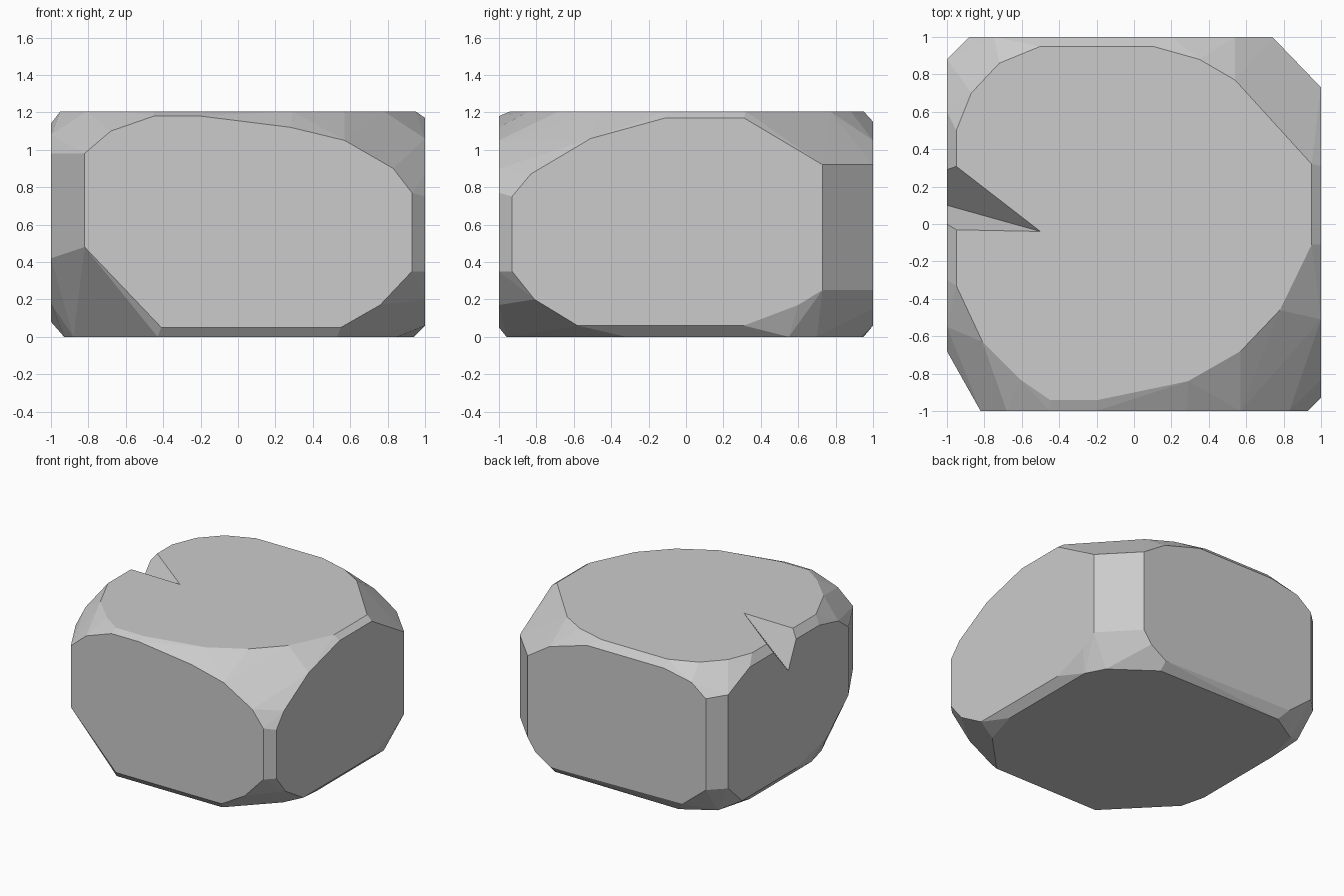
import bpy, bmesh, math
from mathutils import Vector

if "Cube" in bpy.data.objects:
    bpy.data.objects.remove(bpy.data.objects["Cube"])

# Flat outline of each side of the rock; the hull between them makes the chipped edges
top = [(-.81, -.63), (-.61, -.83), (-.45, -.94), (-.19, -.94), (.29, -.84), (.57, -.68), (.78, -.46),
       (.95, -.11), (.95, .32), (.54, .77), (.35, .88), (.1, .95), (-.5, .95), (-.72, .86),
       (-.87, .7), (-.95, .5), (-.95, -.33)]
bottom = [(-.43, -.96), (.53, -.96), (.85, -.63), (.94, -.32), (.94, .55), (.86, .7), (.53, .94),
          (-.6, .95), (-.85, .8), (-.93, .5), (-.93, -.3), (-.88, -.5)]
front = [(-.82, .48), (-.41, .05), (.55, .05), (.76, .17), (.93, .35), (.93, .77), (.83, .9),
         (.57, 1.05), (.28, 1.12), (-.2, 1.18), (-.45, 1.18), (-.68, 1.1), (-.82, .98)]
back = [(-.88, .25), (-.67, .08), (.53, .06), (.67, .15), (.74, .25), (.74, .92), (.54, 1.05),
        (.2, 1.15), (-.5, 1.15), (-.75, 1.1), (-.88, 1.0)]
right = [(-.93, .35), (-.81, .2), (-.58, .06), (.31, .06), (.6, .17), (.73, .25), (.73, .92),
         (.31, 1.17), (-.11, 1.17), (-.51, 1.06), (-.83, .87), (-.93, .75)]
left = [(-.68, .42), (-.4, .18), (0, .08), (.7, .08), (.88, .25), (.88, 1.02), (.6, 1.14),
        (-.3, 1.14), (-.55, 1.08), (-.68, .98)]


def hull_object(name, points):
    bm = bmesh.new()
    verts = [bm.verts.new(p) for p in points]
    result = bmesh.ops.convex_hull(bm, input=verts)
    loose = {g for g in result["geom_interior"] + result["geom_unused"]
             if isinstance(g, bmesh.types.BMVert)}
    bmesh.ops.delete(bm, geom=list(loose), context='VERTS')
    bmesh.ops.dissolve_limit(bm, angle_limit=math.radians(1), verts=bm.verts[:], edges=bm.edges[:])
    bmesh.ops.recalc_face_normals(bm, faces=bm.faces[:])
    mesh = bpy.data.meshes.new(name)
    bm.to_mesh(mesh)
    bm.free()
    obj = bpy.data.objects.new(name, mesh)
    bpy.context.collection.objects.link(obj)
    return obj


# Rock body
points = [(a, b, 1.205) for a, b in top] + [(a, b, 0) for a, b in bottom]
points += [(a, -1, b) for a, b in front] + [(a, 1, b) for a, b in back]
points += [(1, a, b) for a, b in right] + [(-1, a, b) for a, b in left]
rock = hull_object("rock", points)

# Wedge-shaped crack in the top of the left side
tip = Vector((-.5, -.04, 1.205))
floor = Vector((-1, .1, .92))
rims = [Vector((-1, -.03, 1.205)), Vector((-1, .2, 1.12)), Vector((-1, .33, 1.205))]
rims = [rims[0] + (rims[0] - floor) * .2, rims[1], rims[2] + (rims[2] - rims[1]) * .3]
crack = hull_object("crack_cutter", [tip] + [tip + (p - tip) * 1.3 for p in [floor] + rims])
crack.hide_render = True
crack.hide_viewport = True
crack.display_type = 'WIRE'

cut = rock.modifiers.new("crack", 'BOOLEAN')
cut.operation = 'DIFFERENCE'
cut.solver = 'EXACT'
cut.object = crack
